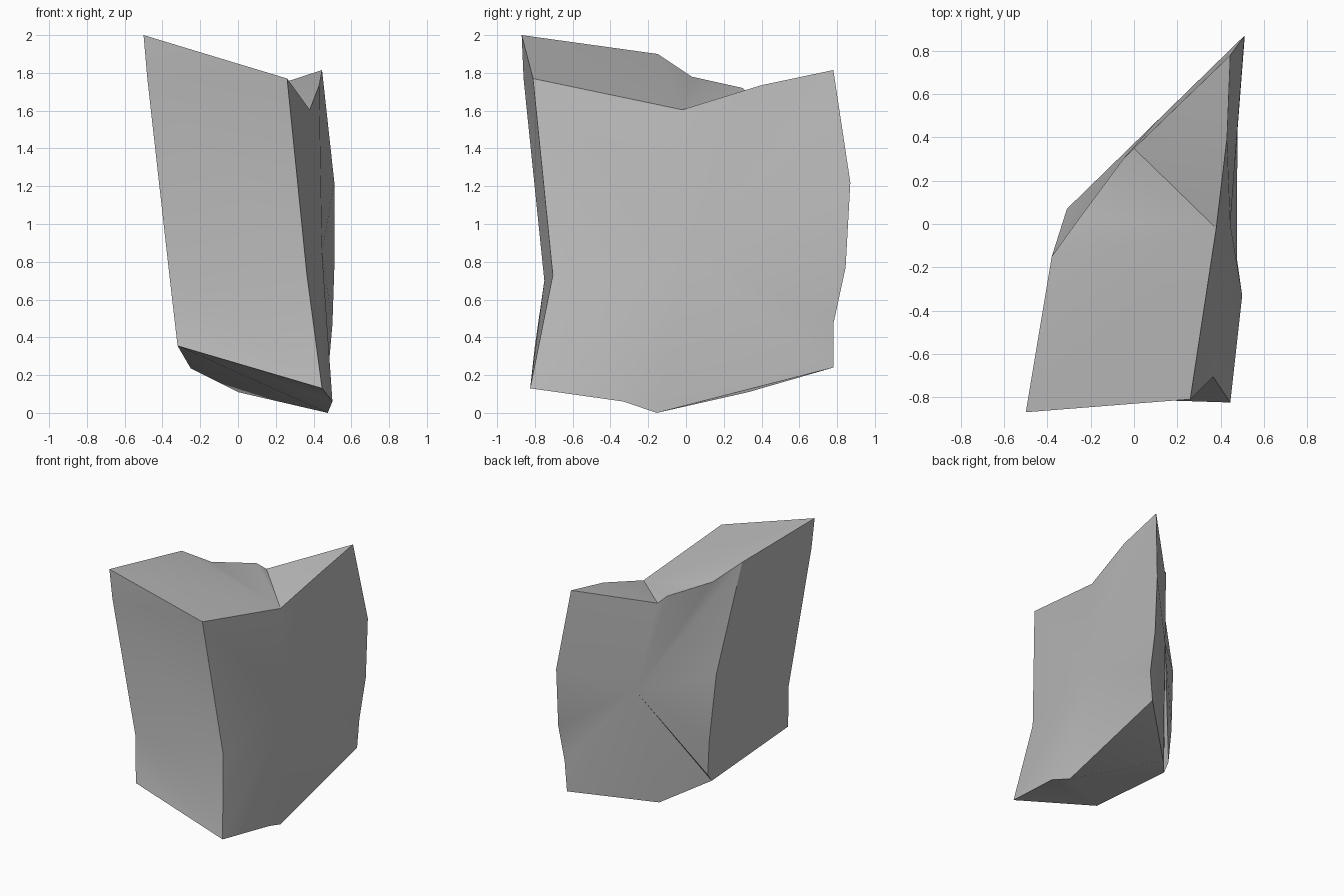
import bpy
import bmesh
import math

# Remove the default object
default = bpy.data.objects.get("Cube")
if default:
    bpy.data.objects.remove(default, do_unlink=True)

# Corner points of the broken stone shard, named by where they sit
POINTS = {
    # front left edge, top to bottom
    "peak": (-.50, -.87, 2), "peak_low": (-.48, -.86, 1.77),
    "left_waist": (-.36, -.75, .7), "left_foot": (-.32, -.8, .355),
    # front right edge
    "shoulder": (.26, -.81, 1.77), "right_waist": (.365, -.705, .73),
    "right_foot": (.445, -.825, .13),
    # top rim
    "rim_a": (-.38, -.15, 1.9), "rim_b": (-.25, .03, 1.78),
    "rim_c": (-.05, .3, 1.72), "valley_back": (0, .35, 1.67),
    "valley_front": (.38, -.02, 1.605), "rim_d": (.43, .4, 1.735),
    "horn": (.445, .78, 1.815),
    # back right edge
    "spine_a": (.51, .87, 1.22), "spine_b": (.51, .845, .77),
    "spine_c": (.5, .78, .47), "heel": (.48, .78, .24),
    # back left edge
    "ridge_a": (-.31, .07, 1.09), "ridge_b": (-.27, .1, .57),
    "ridge_c": (-.25, .09, .3), "ridge_foot": (-.25, .04, .235),
    # underside
    "keel": (.475, -.155, 0), "keel_front": (.5, -.33, .06),
    "belly": (0, .33, .11),
    # middles of the two broad sides
    "right_middle": (.445, 0, .85), "back_middle": (.1, .47, 1),
}

# Faces bounded by their corners
FACES = [
    # front
    "peak peak_low shoulder", "peak_low left_waist right_waist shoulder",
    "left_waist left_foot right_foot right_waist",
    # left
    "peak rim_a ridge_a peak_low", "peak_low ridge_a ridge_b left_waist",
    "left_waist ridge_b ridge_c left_foot", "ridge_c ridge_foot left_foot",
    # top, two slopes meeting in a valley
    "peak shoulder valley_front rim_a", "rim_a valley_front rim_b",
    "rim_b valley_front rim_c", "rim_c valley_front valley_back",
    "valley_back valley_front rim_d", "valley_back rim_d horn",
    # underside
    "keel heel belly", "keel belly ridge_foot", "keel ridge_foot left_foot",
    "keel left_foot keel_front", "keel_front left_foot right_foot",
]

# Broad sides fan out from a middle point
FANS = {
    "right_middle": "shoulder valley_front rim_d horn spine_a spine_b spine_c "
                    "heel keel keel_front right_foot right_waist",
    "back_middle": "rim_a rim_b rim_c valley_back horn spine_a spine_b spine_c "
                   "heel belly ridge_foot ridge_c ridge_b ridge_a",
}

bm = bmesh.new()
verts = {name: bm.verts.new(co) for name, co in POINTS.items()}
for face in FACES:
    bm.faces.new([verts[n] for n in face.split()])
for middle, rim in FANS.items():
    names = rim.split()
    for first, second in zip(names, names[1:] + names[:1]):
        bm.faces.new([verts[middle], verts[first], verts[second]])
bmesh.ops.recalc_face_normals(bm, faces=bm.faces)

mesh = bpy.data.meshes.new("stone_shard")
bm.to_mesh(mesh)
bm.free()
shard = bpy.data.objects.new("stone_shard", mesh)
bpy.context.collection.objects.link(shard)

# Plain grey stone
stone = bpy.data.materials.new("grey_stone")
stone.use_nodes = True
grey = (.5, .5, .5, 1)
stone.diffuse_color = grey
stone.node_tree.nodes["Principled BSDF"].inputs["Base Color"].default_value = grey
mesh.materials.append(stone)

# Soft faces with crisp broken edges
bpy.ops.object.select_all(action="DESELECT")
shard.select_set(True)
bpy.context.view_layer.objects.active = shard
bpy.ops.object.shade_smooth_by_angle(angle=math.radians(30))
